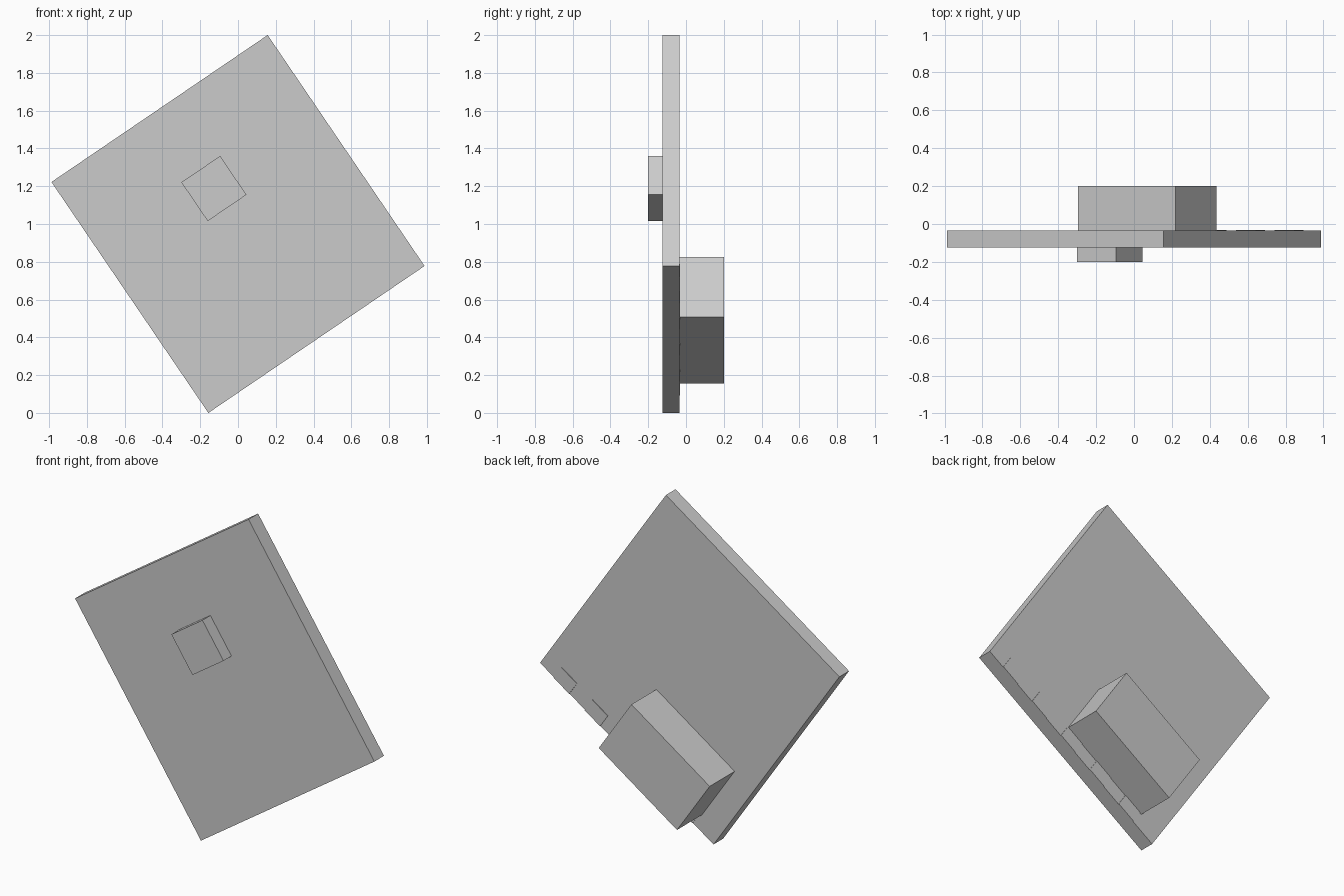
import bpy
from math import radians
from mathutils import Matrix, Vector

cube = bpy.data.objects.get("Cube")
if cube:
    bpy.data.objects.remove(cube, do_unlink=True)

# One plain grey for everything
grey = bpy.data.materials.new("plain_grey")
grey.use_nodes = True
colour = (0.6, 0.6, 0.6, 1)
grey.diffuse_color = colour
grey.node_tree.nodes["Principled BSDF"].inputs["Base Color"].default_value = colour

# The whole board is tilted in the front plane around its centre
TILT = Matrix.Translation((0, 0, 1)) @ Matrix.Rotation(radians(-34.2), 4, "Y")
WIDTH, HEIGHT = 1.384, 1.478
FRONT, BACK = -0.125, -0.035


def box(name, u, v, width, height, y0, y1):
    """Box centred at (u, v) in the board's own plane, from depth y0 to y1."""
    bpy.ops.mesh.primitive_cube_add(size=1)
    ob = bpy.context.object
    ob.name = name
    size = Matrix.Diagonal((width, y1 - y0, height, 1))
    ob.data.transform(Matrix.Translation(Vector((u, (y0 + y1) / 2, v))) @ size)
    ob.matrix_world = TILT
    ob.data.materials.append(grey)
    return ob


# Flat board
box("board", 0, 0, WIDTH, HEIGHT, FRONT, BACK)

# Small square block on the front
box("front_block", 0, 0.227, 0.248, 0.248, -0.2, FRONT)

# Larger block on the back
box("back_block", -0.229, -0.461, 0.624, 0.384, BACK, 0.2)

# Row of thin contact pads along the lower back edge
PAD = 0.09
for i in range(-2, 3):
    box(f"contact_pad_{i + 3}", 0.026 + 0.246 * i, (PAD - HEIGHT) / 2,
        0.123, PAD, BACK, BACK + 0.004)
